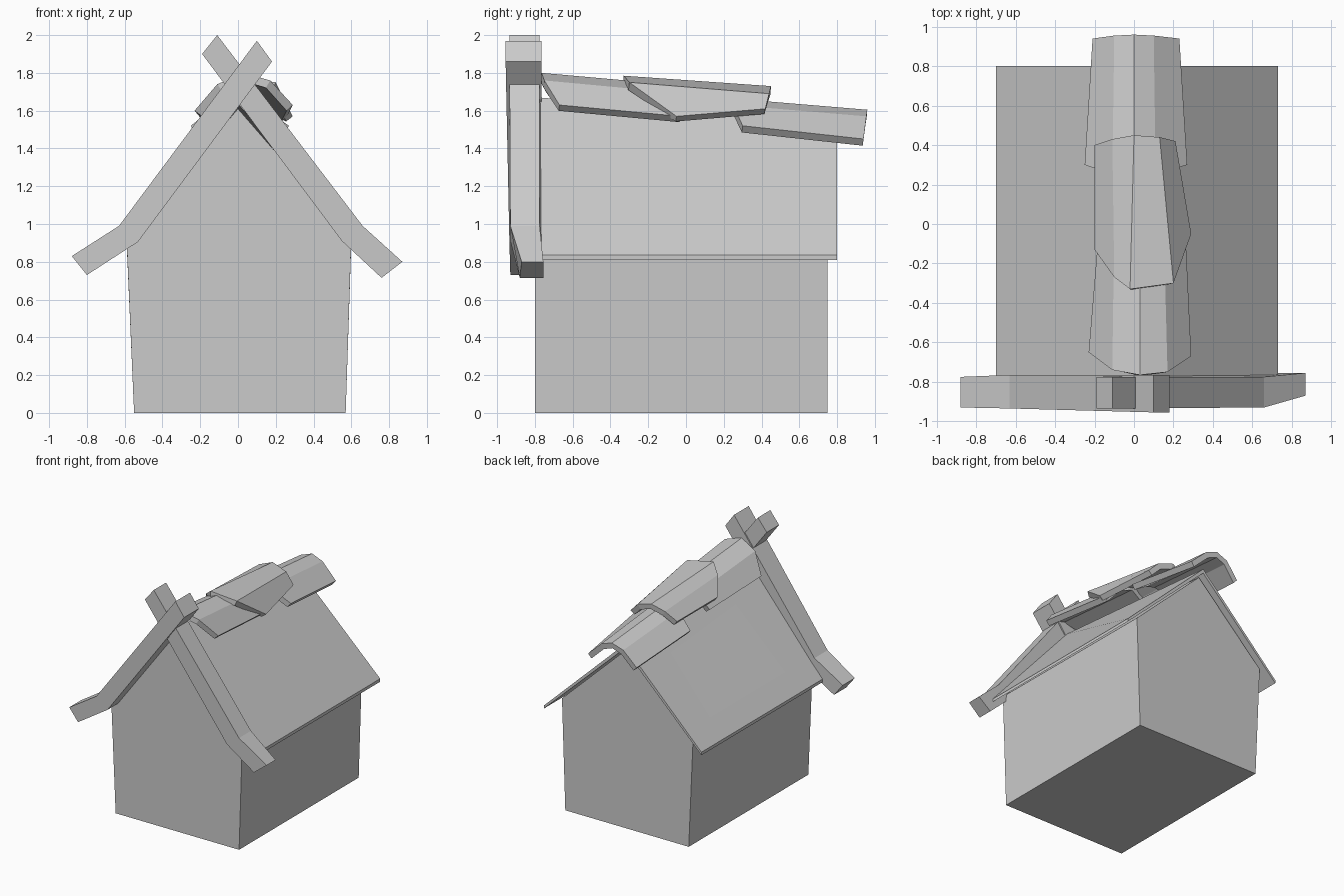
import bpy
import bmesh

if "Cube" in bpy.data.objects:
    bpy.data.objects.remove(bpy.data.objects["Cube"], do_unlink=True)

grey = bpy.data.materials.new("plain grey")
grey.use_nodes = True
colour = (0.6, 0.6, 0.6, 1)
grey.diffuse_color = colour
grey.node_tree.nodes["Principled BSDF"].inputs["Base Color"].default_value = colour


def loft(name, front, back, closed=True):
    """Join two matching loops of points; closed loops get end faces."""
    bm = bmesh.new()
    f = [bm.verts.new(p) for p in front]
    b = [bm.verts.new(p) for p in back]
    n = len(f)
    for i in range(n if closed else n - 1):
        j = (i + 1) % n
        bm.faces.new((f[i], f[j], b[j], b[i]))
    if closed:
        bm.faces.new(f[::-1])
        bm.faces.new(b)
        bmesh.ops.recalc_face_normals(bm, faces=bm.faces)
    mesh = bpy.data.meshes.new(name)
    bm.to_mesh(mesh)
    bm.free()
    mesh.materials.append(grey)
    obj = bpy.data.objects.new(name, mesh)
    bpy.context.collection.objects.link(obj)
    return obj


# House body, with a ridge that sinks towards the back
def wall(y, apex, eave):
    return [(-0.55, y, 0), (0.57, y, 0), (0.60, y, eave),
            (0, y, apex), (-0.59, y, eave)]


loft("house_body", wall(-0.80, 1.61, 0.92), wall(0.75, 1.48, 0.91))


# Thin folded roof
def roof(y, apex):
    return [(-0.70, y, 0.81), (-0.70, y, 0.835), (0, y, apex),
            (0.73, y, 0.835), (0.73, y, 0.81), (0, y, apex - 0.035)]


loft("roof", roof(-0.78, 1.67), roof(0.80, 1.53))


# Crossed gable boards: x, z, front y, back y
def board(name, outline):
    loft(name, [(x, a, z) for x, z, a, b in outline],
         [(x, b, z) for x, z, a, b in outline])


board("right_gable_board", [
    (0.18, 1.86, -0.955, -0.765), (0.10, 1.97, -0.955, -0.765),
    (-0.63, 0.99, -0.935, -0.765), (-0.88, 0.83, -0.93, -0.775),
    (-0.80, 0.73, -0.93, -0.775), (-0.53, 0.905, -0.935, -0.765)])
board("left_gable_board", [
    (-0.11, 2.0, -0.935, -0.775), (-0.19, 1.90, -0.935, -0.775),
    (0.55, 0.91, -0.93, -0.775), (0.76, 0.715, -0.88, -0.755),
    (0.87, 0.80, -0.87, -0.755), (0.66, 0.99, -0.93, -0.775)])


# Overlapping arched ridge tiles
def ridge_tile(name, front, back):
    tile = loft(name, front, back, closed=False)
    solid = tile.modifiers.new("thickness", "SOLIDIFY")
    solid.thickness = 0.045
    solid.offset = -1


ridge_tile("front_ridge_tile",
           [(-0.23, -0.65, 1.60), (-0.11, -0.74, 1.74), (0.03, -0.765, 1.80),
            (0.17, -0.75, 1.76), (0.29, -0.67, 1.63)],
           [(-0.18, -0.05, 1.54), (-0.10, 0, 1.67), (0.03, 0.02, 1.73),
            (0.15, 0, 1.69), (0.26, -0.03, 1.57)])
ridge_tile("back_ridge_tile",
           [(-0.25, 0.30, 1.52), (-0.11, 0.25, 1.63), (0, 0.24, 1.665),
            (0.11, 0.25, 1.63), (0.27, 0.30, 1.52)],
           [(-0.21, 0.94, 1.45), (-0.10, 0.955, 1.57), (0, 0.96, 1.605),
            (0.10, 0.955, 1.57), (0.23, 0.94, 1.45)])
ridge_tile("middle_ridge_tile",
           [(-0.20, -0.13, 1.62), (-0.10, -0.27, 1.72), (-0.02, -0.33, 1.785),
            (0.20, -0.30, 1.75), (0.29, -0.05, 1.57)],
           [(-0.20, 0.40, 1.62), (-0.11, 0.43, 1.69), (0, 0.45, 1.73),
            (0.13, 0.44, 1.69), (0.21, 0.42, 1.61)])
